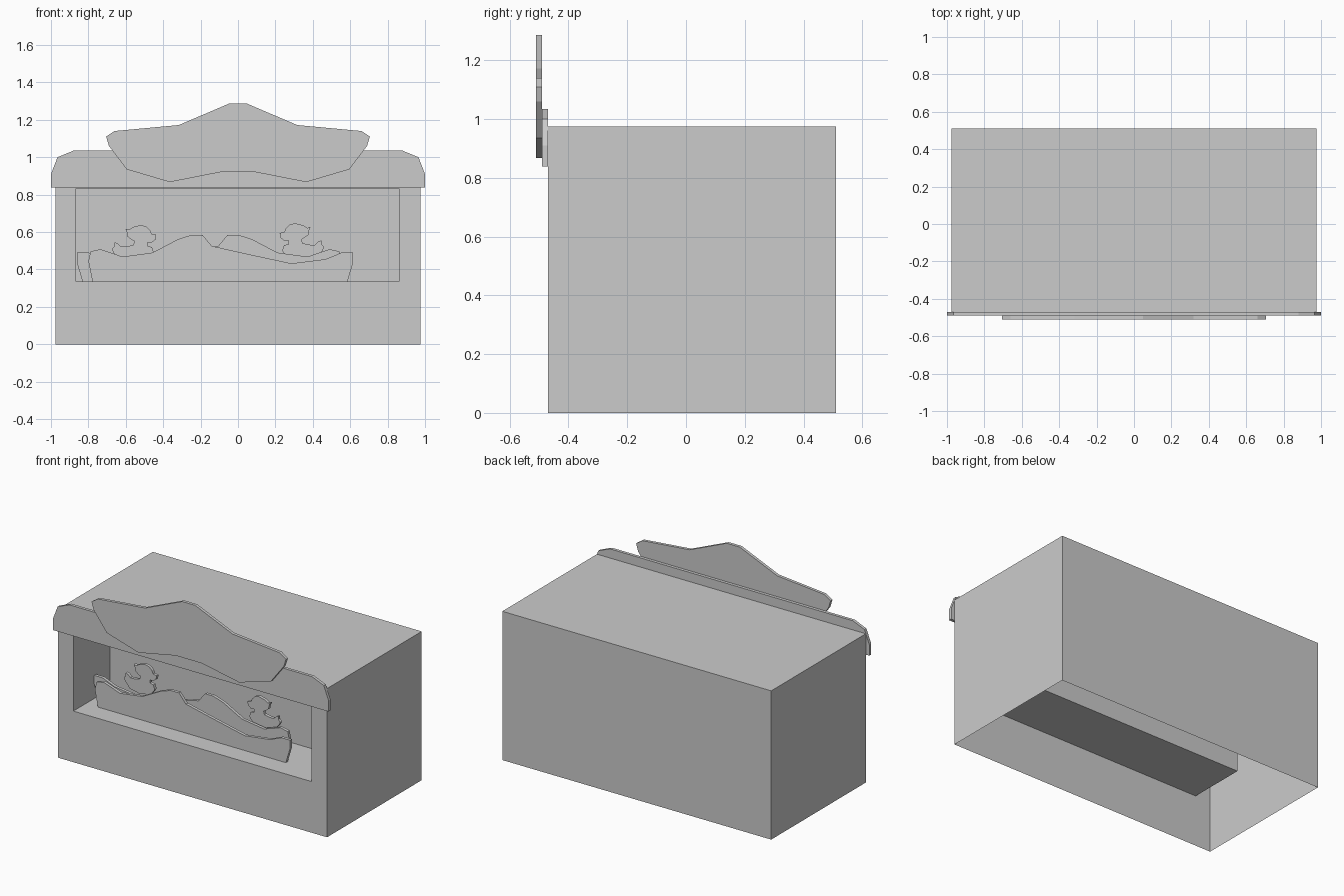
import bpy, bmesh

if "Cube" in bpy.data.objects:
    bpy.data.objects.remove(bpy.data.objects["Cube"])


def finish(name, bm):
    bmesh.ops.recalc_face_normals(bm, faces=bm.faces)
    mesh = bpy.data.meshes.new(name)
    bm.to_mesh(mesh)
    bm.free()
    obj = bpy.data.objects.new(name, mesh)
    bpy.context.collection.objects.link(obj)
    return obj


def board(name, outline, y_front, thickness=0.02):
    """Flat cut-out board: an x/z outline pushed back along y."""
    bm = bmesh.new()
    face = bm.faces.new([bm.verts.new((x, y_front, z)) for x, z in outline])
    ext = bmesh.ops.extrude_face_region(bm, geom=[face], use_keep_orig=True)
    moved = [v for v in ext["geom"] if isinstance(v, bmesh.types.BMVert)]
    bmesh.ops.translate(bm, verts=moved, vec=(0, thickness, 0))
    return finish(name, bm)


def mirrored(outline, centre, lift=0.0):
    return [(2 * centre - x, z + lift) for x, z in outline]


def ring(bm, x0, x1, z0, z1, y):
    return [bm.verts.new((x, y, z)) for x, z in
            ((x0, z0), (x1, z0), (x1, z1), (x0, z1))]


def bridge(bm, a, b, skip=()):
    for i in range(4):
        if i not in skip:
            j = (i + 1) % 4
            bm.faces.new((a[i], a[j], b[j], b[i]))


# Booth shell: thin walls, open underneath, recessed stage in the front
bm = bmesh.new()
back = ring(bm, -0.975, 0.975, 0, 0.975, 0.51)
front = ring(bm, -0.975, 0.975, 0, 0.975, -0.47)
opening = ring(bm, -0.865, 0.862, 0.335, 0.832, -0.47)
stage = ring(bm, -0.865, 0.862, 0.335, 0.832, -0.09)
bm.faces.new(back)
bridge(bm, back, front, skip=(0,))
bridge(bm, front, opening)
bridge(bm, opening, stage)
bm.faces.new(stage)
finish("booth_shell", bm)

# Header board across the top of the front
half = [(1.0, 0.838), (1.0, 0.91), (0.965, 1.0), (0.88, 1.035)]
board("header_board", half + mirrored(half, 0)[::-1], -0.49)

# Shaped sign board in front of the header
half = [(0.095, 0.92), (0.365, 0.867), (0.595, 0.935), (0.69, 1.06),
        (0.705, 1.11), (0.66, 1.14), (0.317, 1.172), (0.047, 1.287)]
board("sign_board", half + mirrored(half, 0)[::-1], -0.51)

# Two wave boards, the rear one a mirror of the front one
wave = [(-0.778, 0.335), (-0.80, 0.445), (-0.788, 0.497), (-0.735, 0.508),
        (-0.617, 0.468), (-0.457, 0.49), (-0.32, 0.562), (-0.248, 0.585),
        (-0.19, 0.585), (-0.14, 0.525), (-0.115, 0.52), (0.008, 0.492),
        (0.286, 0.432), (0.468, 0.455), (0.553, 0.49), (0.615, 0.49),
        (0.615, 0.435), (0.585, 0.335)]
board("front_wave", wave, -0.34)
board("rear_wave", mirrored(wave, -0.123), -0.26)

# Two duck targets facing each other behind the waves
duck = [(-.45, .49), (-.46, .52), (-.485, .525), (-.483, .545), (-.46, .545),
        (-.44, .56), (-.437, .585), (-.462, .59), (-.47, .61), (-.49, .63),
        (-.52, .637), (-.56, .627), (-.585, .612), (-.602, .617),
        (-.592, .595), (-.59, .575), (-.57, .56), (-.553, .55), (-.56, .53),
        (-.60, .522), (-.625, .522), (-.645, .54), (-.66, .545), (-.66, .525),
        (-.675, .51), (-.665, .49), (-.63, .45), (-.56, .435), (-.48, .45)]
board("left_duck", duck, -0.22)
board("right_duck", mirrored(duck, -0.107, 0.01), -0.22)
